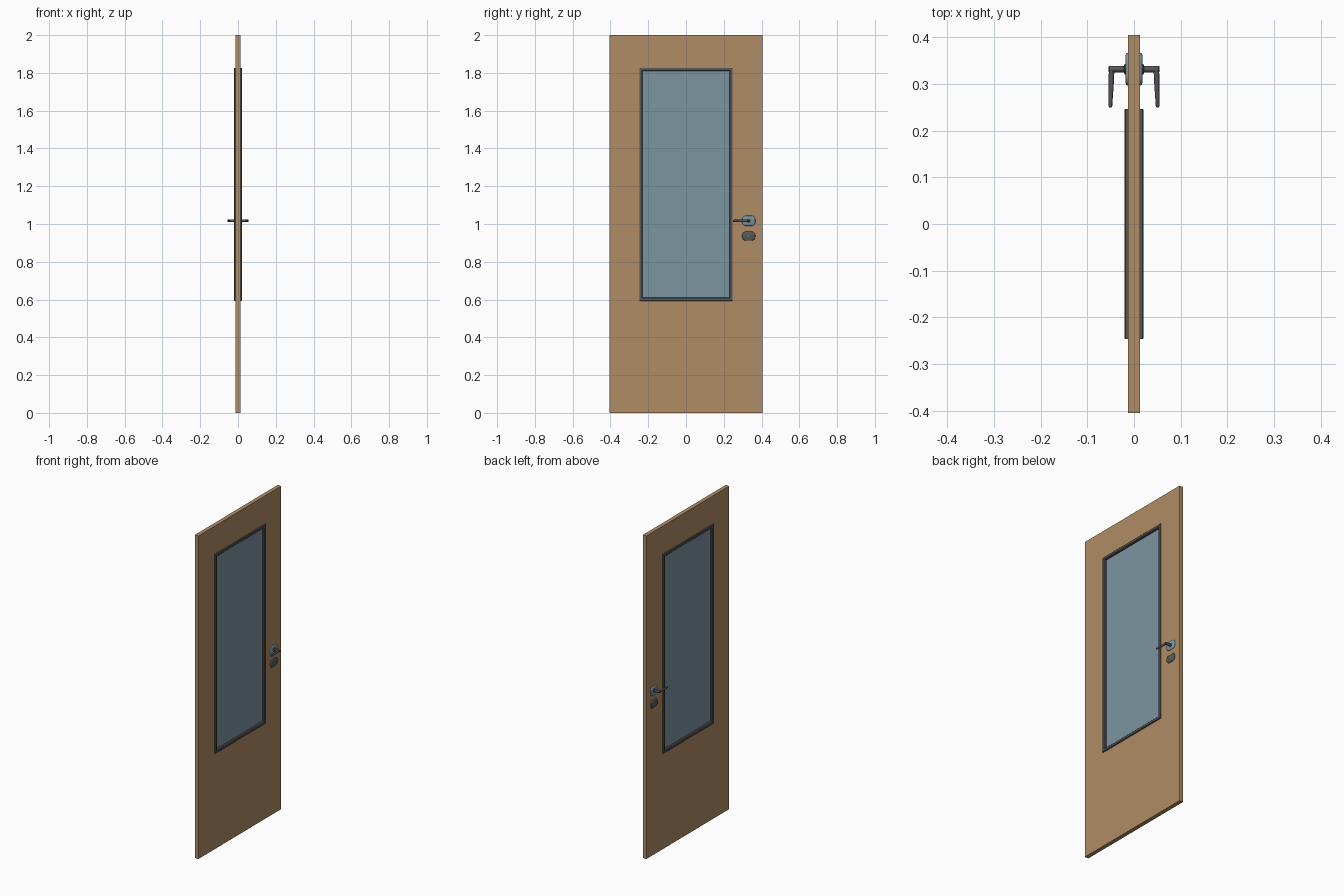
import bpy, bmesh, math
from mathutils import Vector

if "Cube" in bpy.data.objects:
    bpy.data.objects.remove(bpy.data.objects["Cube"])

def mat(name, c):
    m = bpy.data.materials.new(name)
    m.diffuse_color = (*c, 1)
    m.use_nodes = True
    m.node_tree.nodes["Principled BSDF"].inputs["Base Color"].default_value = m.diffuse_color
    return m

WOOD = mat("wood", (0.43, 0.262, 0.13))
GLASS = mat("blue_grey", (0.20, 0.30, 0.352))
DARK = mat("dark_grey", (0.095, 0.095, 0.095))

def loft(name, rings, material, closed=False, smooth=True):
    """Skin equal-length point rings; cap the ends unless the loop closes."""
    bm = bmesh.new()
    vs = [[bm.verts.new(p) for p in r] for r in rings]
    n, m = len(vs[0]), len(vs)
    for i in range(m if closed else m - 1):
        a, b = vs[i], vs[(i + 1) % m]
        for j in range(n):
            bm.faces.new((a[j], a[(j + 1) % n], b[(j + 1) % n], b[j]))
    if not closed:
        bm.faces.new(vs[0])
        bm.faces.new(vs[-1])
    bmesh.ops.recalc_face_normals(bm, faces=bm.faces)
    me = bpy.data.meshes.new(name)
    bm.to_mesh(me)
    bm.free()
    me.materials.append(material)
    ob = bpy.data.objects.new(name, me)
    bpy.context.collection.objects.link(ob)
    if smooth:
        bpy.context.view_layer.objects.active = ob
        ob.select_set(True)
        bpy.ops.object.shade_smooth_by_angle(angle=math.radians(35))
        ob.select_set(False)
    return ob

def rect(x, hy, z0, z1):
    return [(x, -hy, z0), (x, hy, z0), (x, hy, z1), (x, -hy, z1)]

def rounded(x, y, z, hy, hz, r):
    """Rounded rectangle facing x."""
    pts = []
    for k, (sy, sz) in enumerate(((1, 1), (-1, 1), (-1, -1), (1, -1))):
        for i in range(7):
            a = math.pi / 2 * (k + i / 6)
            pts.append((x, y + sy * (hy - r) + r * math.cos(a),
                        z + sz * (hz - r) + r * math.sin(a)))
    return pts

def oval(axis, c, ru, rv, n=16):
    """Ellipse around the x or y axis."""
    out = []
    for i in range(n):
        u, v = ru * math.cos(2 * math.pi * i / n), rv * math.sin(2 * math.pi * i / n)
        out.append(Vector(c) + Vector((0, u, v) if axis == 'x' else (u, 0, v)))
    return out

T = 0.0125                       # half thickness of the leaf
Z0, Z1, HY = 0.593, 1.827, 0.247  # window frame outline
W = 0.018                        # frame width

# door leaf with window opening
i = 0.008
inner = (HY - i, Z0 + i, Z1 - i)
loft("door_leaf", [rect(-T, 0.405, 0, 2), rect(T, 0.405, 0, 2),
                   rect(T, *inner), rect(-T, *inner)], WOOD, True, False)

# window frame
def fr(x, d):
    return rect(x, HY - d, Z0 + d, Z1 - d)
F = 0.02
loft("window_frame", [fr(-F + 0.002, 0), fr(F - 0.002, 0), fr(F, 0.002), fr(F, W - 0.004),
                      fr(F - 0.004, W), fr(-F + 0.004, W), fr(-F, W - 0.004), fr(-F, 0.002)],
     DARK, True, False)

# glass pane
g = W - 0.004
loft("glass_pane", [fr(-0.006, g), fr(0.006, g)], GLASS, smooth=False)

# handle set on both faces
HYC, HZ = 0.332, 1.017
for s, side in ((1, "right"), (-1, "left")):
    for nm, zc, hz, m in (("handle_rose", HZ, 0.027, GLASS), ("key_plate", 0.936, 0.024, DARK)):
        loft(f"{nm}_{side}", [rounded(s * x, HYC, zc, 0.035 - d, hz - d, 0.021 - d)
                              for x, d in ((0.010, 0), (0.0145, 0), (0.0165, 0.0012), (0.0178, 0.004))], m)
    # keyhole slot
    loft(f"keyhole_{side}", [rounded(s * x, HYC, 0.936, 0.002, 0.006, 0.0018)
                             for x in (0.017, 0.0181)], GLASS)
    # collar and spindle
    loft(f"handle_collar_{side}", [oval('x', (s * x, HYC, HZ), r, r)
                                   for x, r in ((0.016, 0.011), (0.020, 0.011), (0.021, 0.009))], DARK)
    loft(f"handle_spindle_{side}", [oval('x', (s * x, HYC, HZ), r, r)
                                    for x, r in ((0.012, 0.007), (0.053, 0.007), (0.055, 0.005))], DARK)
    # tapered lever
    loft(f"handle_lever_{side}", [oval('y', (s * x, y, HZ), rx, rz) for y, x, rx, rz in (
        (0.334, 0.048, 0.006, 0.0068), (0.31, 0.0485, 0.0058, 0.0068), (0.27, 0.05, 0.0045, 0.006),
        (0.253, 0.0505, 0.004, 0.0055), (0.25, 0.0505, 0.0025, 0.0035))], DARK)
